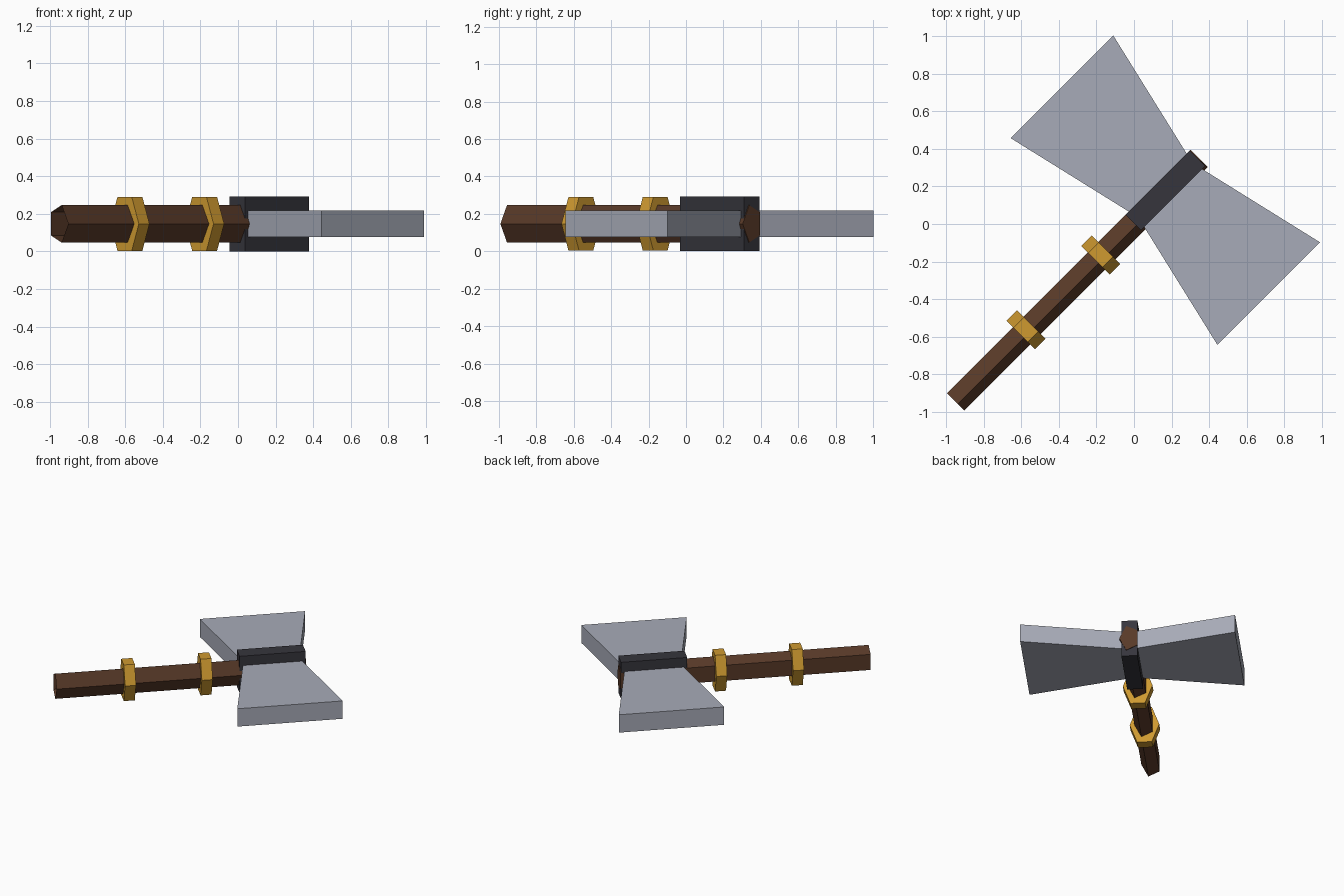
import bpy
import bmesh
from math import cos, sin, pi
from mathutils import Matrix, Vector

if "Cube" in bpy.data.objects:
    bpy.data.objects.remove(bpy.data.objects["Cube"], do_unlink=True)

# Local frame: x runs along the handle, y across it; the axe lies turned by 45 degrees
SIDE = 0.009
MID = 0.147
LAY = Matrix.Rotation(pi / 4, 4, "Z") @ Matrix.Translation((0, SIDE, MID))


def material(name, color):
    mat = bpy.data.materials.new(name)
    mat.use_nodes = True
    mat.diffuse_color = (*color, 1)
    bsdf = next(n for n in mat.node_tree.nodes if n.type == "BSDF_PRINCIPLED")
    bsdf.inputs["Base Color"].default_value = (*color, 1)
    bsdf.inputs["Roughness"].default_value = 0.8
    return mat


def prism(name, outline, offset, mat, open_start=False):
    """Extrude a closed outline along the offset vector."""
    bm = bmesh.new()
    start = bm.faces.new([bm.verts.new(p) for p in outline])
    result = bmesh.ops.extrude_face_region(bm, geom=[start], use_keep_orig=True)
    moved = [g for g in result["geom"] if isinstance(g, bmesh.types.BMVert)]
    bmesh.ops.translate(bm, verts=moved, vec=Vector(offset))
    bmesh.ops.recalc_face_normals(bm, faces=bm.faces)
    if open_start:
        bmesh.ops.delete(bm, geom=[start], context="FACES_ONLY")
    bm.transform(LAY)
    mesh = bpy.data.meshes.new(name)
    bm.to_mesh(mesh)
    bm.free()
    mesh.materials.append(mat)
    obj = bpy.data.objects.new(name, mesh)
    bpy.context.collection.objects.link(obj)
    return obj


def polygon(x, sides, ry, rz):
    """Flattened polygon across the handle, one corner pointing to -y."""
    angles = [2 * pi * i / sides for i in range(sides)]
    return [(x, -ry * cos(a), rz * sin(a)) for a in angles]


wood = material("brown wood", (0.098, 0.041, 0.021))
gold = material("gold", (0.62, 0.32, 0.03))
iron = material("dark iron", (0.037, 0.036, 0.046))
steel = material("pale steel", (0.39, 0.41, 0.48))

# Five-sided handle, hollow at the butt
prism("handle", polygon(-1.34, 5, 0.0725, 0.105), (1.832, 0, 0), wood, open_start=True)

# Hexagonal bands
for name, x in (("lower_band", -0.804), ("upper_band", -0.242)):
    prism(name, polygon(x - 0.04, 6, 0.107, 0.166), (0.08, 0, 0), gold)

# Head socket
w, h = 0.058, 0.146
prism("head_socket", [(0.003, -w, -h), (0.003, w, -h), (0.003, w, h), (0.003, -w, h)],
      (0.484, 0, 0), iron)

# Flared blades, one on each side
centre, near, far, half = 0.245, 0.215, 0.386, 0.071
for name, s in (("left_blade", -1), ("right_blade", 1)):
    outline = [(centre - near, s * 0.045, -half), (centre + near, s * 0.045, -half),
               (centre + far, s * 0.778, -half), (centre - far, s * 0.778, -half)]
    prism(name, outline, (0, 0, 2 * half), steel)
